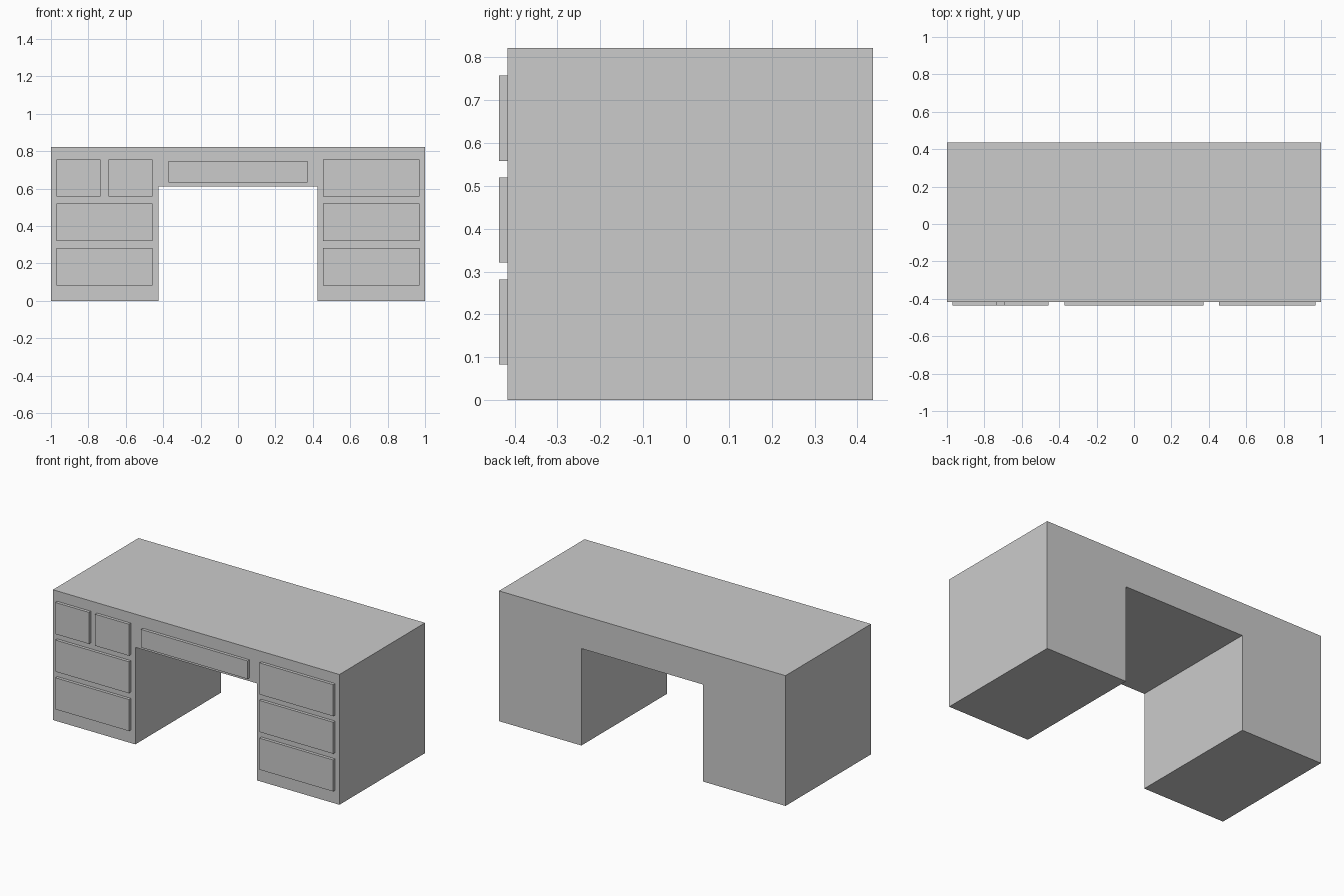
import bpy, bmesh

if "Cube" in bpy.data.objects:
    bpy.data.objects.remove(bpy.data.objects["Cube"])

FRONT, FACE, BACK = -0.436, -0.417, 0.436   # drawer face, body front, body back


def extrude_profile(name, points, y0, y1):
    """Extrude an (x, z) outline from y0 to y1."""
    bm = bmesh.new()
    face = bm.faces.new([bm.verts.new((x, y0, z)) for x, z in points])
    ext = bmesh.ops.extrude_face_region(bm, geom=[face], use_keep_orig=True)
    verts = [g for g in ext["geom"] if isinstance(g, bmesh.types.BMVert)]
    bmesh.ops.translate(bm, verts=verts, vec=(0, y1 - y0, 0))
    bmesh.ops.recalc_face_normals(bm, faces=bm.faces)
    mesh = bpy.data.meshes.new(name)
    bm.to_mesh(mesh)
    bm.free()
    obj = bpy.data.objects.new(name, mesh)
    bpy.context.collection.objects.link(obj)
    return obj


def drawer(name, x0, x1, z0, z1):
    extrude_profile(name, [(x0, z0), (x1, z0), (x1, z1), (x0, z1)], FRONT, FACE)


# Desk body: one solid arch with a knee hole running front to back
half = [(0.425, 0.612), (0.425, 0), (1, 0), (1, 0.822)]
extrude_profile("desk_body", half + [(-x, z) for x, z in reversed(half)], FACE, BACK)

# Wide drawers, two on the left and three on the right
rows = [("lower", 0.083), ("middle", 0.321), ("upper", 0.558)]
for row, z in rows:
    drawer(f"right_{row}_drawer", 0.455, 0.97, z, z + 0.199)
    if row != "upper":
        drawer(f"left_{row}_drawer", -0.97, -0.456, z, z + 0.199)

# Pair of small drawers at the upper left
drawer("left_small_drawer_outer", -0.97, -0.735, 0.558, 0.757)
drawer("left_small_drawer_inner", -0.692, -0.456, 0.558, 0.757)

# Shallow drawer above the knee hole
drawer("centre_drawer", -0.372, 0.372, 0.633, 0.747)
